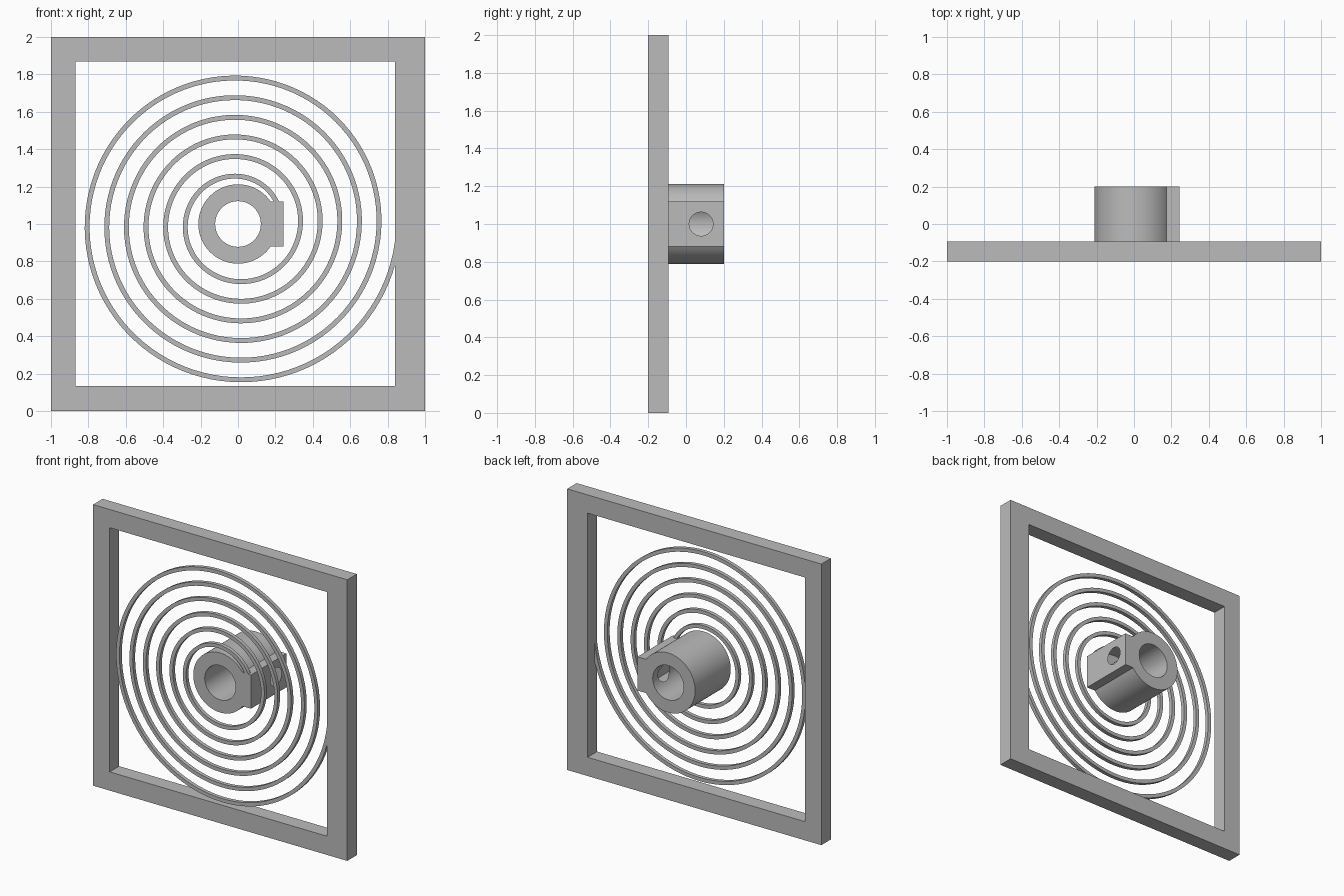
import bpy, bmesh, math
from mathutils import Matrix

if "Cube" in bpy.data.objects:
    bpy.data.objects.remove(bpy.data.objects["Cube"], do_unlink=True)

FRONT, BACK = -0.2, 0.2
CENTRE_Z = 1.0

grey = bpy.data.materials.new("plain_grey")
grey.use_nodes = True
colour = (0.5, 0.5, 0.5, 1)
grey.diffuse_color = colour
grey.node_tree.nodes["Principled BSDF"].inputs["Base Color"].default_value = colour


def finish(name, bm):
    bmesh.ops.recalc_face_normals(bm, faces=bm.faces)
    mesh = bpy.data.meshes.new(name)
    bm.to_mesh(mesh)
    bm.free()
    mesh.materials.append(grey)
    obj = bpy.data.objects.new(name, mesh)
    bpy.context.collection.objects.link(obj)
    return obj


def box(name, x, y, z):
    bm = bmesh.new()
    bmesh.ops.create_cube(bm, size=1)
    for v in bm.verts:
        v.co = [lo + (c + 0.5) * (hi - lo) for c, (lo, hi) in zip(v.co, (x, y, z))]
    return finish(name, bm)


def cylinder(name, radius, length, centre, axis):
    bm = bmesh.new()
    turn = Matrix.Rotation(math.pi / 2, 4, axis)
    bmesh.ops.create_cone(bm, cap_ends=True, segments=96, radius1=radius, radius2=radius,
                          depth=length, matrix=Matrix.Translation(centre) @ turn)
    return finish(name, bm)


def combine(target, other, operation):
    mod = target.modifiers.new(operation.lower(), 'BOOLEAN')
    mod.operation, mod.object, mod.solver = operation, other, 'EXACT'
    select(target)
    bpy.ops.object.modifier_apply(modifier=mod.name)
    bpy.data.objects.remove(other, do_unlink=True)


def select(obj):
    bpy.ops.object.select_all(action='DESELECT')
    obj.select_set(True)
    bpy.context.view_layer.objects.active = obj


def smooth(obj):
    select(obj)
    bpy.ops.object.shade_smooth_by_angle(angle=math.radians(30))


# Square frame with a slightly off-centre opening
frame = box("frame", (-1, 1), (FRONT, -0.093), (0, 2))
combine(frame, box("opening", (-0.87, 0.84), (-0.5, 0.5), (0.133, 1.87)), 'DIFFERENCE')

# Hub: collar and screw boss, with a bore and a side hole
hub = cylinder("hub", 0.212, BACK - FRONT, (0, 0, CENTRE_Z), 'X')
combine(hub, box("boss", (0.03, 0.242), (FRONT, BACK), (0.88, 1.12)), 'UNION')
combine(hub, cylinder("bore", 0.122, 1, (0, 0, CENTRE_Z), 'X'), 'DIFFERENCE')
combine(hub, cylinder("screw_hole", 0.063, 0.3, (0.15, 0.08, CENTRE_Z), 'Y'), 'DIFFERENCE')
smooth(hub)

# Flat spiral spring from the boss out to the frame
PITCH, INNER_R, WIDTH, DEPTH = 0.105, 0.229, 0.026, 0.027
START, TURNS, STEPS = 0.06, 6, 600
bm = bmesh.new()
rings = []
for i in range(STEPS + 1):
    turn = START + (TURNS - START) * i / STEPS
    angle = turn * math.tau
    mid = INNER_R + PITCH * turn
    ring = []
    for side, y in ((-1, FRONT), (1, FRONT), (1, FRONT + DEPTH), (-1, FRONT + DEPTH)):
        r = mid + side * WIDTH / 2
        ring.append(bm.verts.new((r * math.cos(angle), y, CENTRE_Z + r * math.sin(angle))))
    rings.append(ring)
for a, b in zip(rings, rings[1:]):
    for k in range(4):
        n = (k + 1) % 4
        bm.faces.new((a[k], a[n], b[n], b[k]))
bm.faces.new(rings[0])
bm.faces.new(rings[-1])
smooth(finish("spiral_spring", bm))
